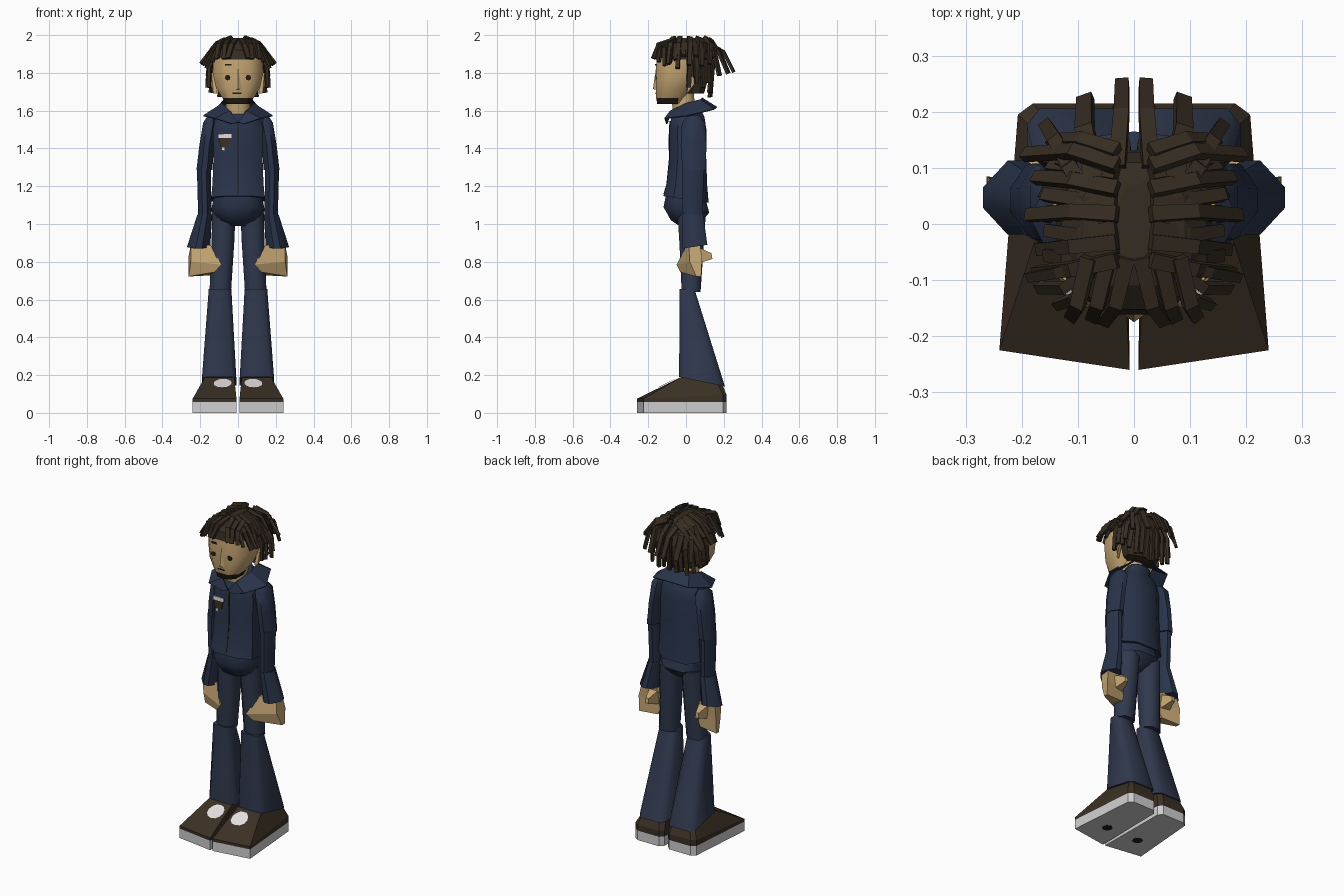
import bpy, bmesh, math, random
from mathutils import Vector

if "Cube" in bpy.data.objects:
    bpy.data.objects.remove(bpy.data.objects["Cube"])

random.seed(4)


def mat(name, r, g, b):
    m = bpy.data.materials.new(name)
    m.diffuse_color = (r, g, b, 1)
    m.use_nodes = True
    m.node_tree.nodes["Principled BSDF"].inputs["Base Color"].default_value = m.diffuse_color
    return m


SKIN = mat("skin tan", .56, .38, .17)
HAIR = mat("hair brown", .036, .025, .015)
BEARD = mat("dark brown", .016, .011, .007)
JACKET = mat("jacket navy", .022, .034, .068)
JEANS = mat("jeans blue", .029, .040, .075)
SHOE = mat("shoe brown", .044, .030, .018)
SOLE = mat("sole grey", .62, .62, .62)
WHITE = mat("white", .78, .74, .75)


def ring(cx, cy, z, rx, ry, k=.45, tilt=0):
    """Eight-sided horizontal section; larger k is boxier, tilt is dz/dy."""
    base = [(1, -k), (1, k), (k, 1), (-k, 1), (-1, k), (-1, -k), (-k, -1), (k, -1)]
    return [(cx + rx * a, cy + ry * b, z + tilt * ry * b) for a, b in base]


def build(name, lofts, material, mirror=False, smooth=True, rule=None):
    """Skin each loft (a list of equal rings) with capped ends."""
    bm = bmesh.new()
    for rings in lofts:
        rows = [[bm.verts.new(p) for p in r] for r in rings]
        n = len(rows[0])
        for a, b in zip(rows, rows[1:]):
            for i in range(n):
                j = (i + 1) % n
                bm.faces.new((a[i], a[j], b[j], b[i]))
        bm.faces.new(rows[0][::-1])
        bm.faces.new(rows[-1])
    bmesh.ops.recalc_face_normals(bm, faces=bm.faces)
    return finish(name, bm, material, mirror, smooth, rule)


def finish(name, bm, material, mirror=False, smooth=True, rule=None):
    me = bpy.data.meshes.new(name)
    for m in material if isinstance(material, list) else [material]:
        me.materials.append(m)
    if rule:
        for f in bm.faces:
            f.material_index = rule(f.calc_center_median())
    bm.to_mesh(me)
    bm.free()
    ob = bpy.data.objects.new(name, me)
    bpy.context.collection.objects.link(ob)
    if smooth:
        bpy.ops.object.select_all(action='DESELECT')
        ob.select_set(True)
        bpy.context.view_layer.objects.active = ob
        bpy.ops.object.shade_smooth_by_angle(angle=math.radians(50))
    if mirror:
        ob.modifiers.new("mirror", 'MIRROR')
    return ob


def plate(x0, x1, z0, z1, y, t=.006, taper=0):
    """Thin upright plate facing the front, narrowed at the bottom by taper."""
    face = [(x0 + taper, z0), (x1 - taper, z0), (x1, z1), (x0, z1)]
    return [[(x, yy, z) for x, z in face] for yy in (y, y + t)]


def circle(n):
    return [(math.cos(i * math.tau / n), math.sin(i * math.tau / n)) for i in range(n)]


# shoes: sole, wedge upper, a toe patch and a mark underneath
outline = [(.008, -.26), (.24, -.225), (.207, .195), (.18, .215), (.035, .215), (.012, .19)]
build("shoe_soles", [[[(x, y, z) for x, y in outline] for z in (0, .058)]],
      SOLE, True, False)
lower = [(x, y, .058) for x, y in outline]
middle = [(x, y, .075 if y < 0 else .095) for x, y in outline]
top = [(.02, -.025, .19), (.175, -.025, .19), (.18, .17, .15), (.165, .195, .145),
       (.045, .195, .145), (.02, .17, .15)]
build("shoe_uppers", [[lower, middle, top]], SHOE, True, False)
a, b, c, d = (Vector(p) for p in (middle[0], middle[1], top[0], top[1]))
bm = bmesh.new()
patch = []
for s, t in circle(12):
    u, v = .36 + .28 * s, .68 + .21 * t
    p = a.lerp(b, u).lerp(c.lerp(d, u), v) + Vector((0, -.003, .006))
    patch.append(bm.verts.new(p))
bm.faces.new(patch)
finish("shoe_patches", bm, WHITE, True, False)
build("sole_marks", [[[(.11 + .03 * s, -.1 + .03 * t, z) for s, t in circle(8)]
                      for z in (-.001, .002)]], BEARD, True, False)

# legs: slim thighs and flared, slanted lower legs
build("upper_legs", [[ring(.075, .03, 1.06, .062, .075), ring(.08, .03, .9, .06, .065),
                      ring(.094, .027, .64, .057, .05)]], JEANS, True)
build("lower_legs", [[ring(.095, .005, .655, .06, .04, .6),
                      ring(.1, .085, .165, .091, .121, .75, -.21)]], JEANS, True)

# hips and jacket body
build("hips", [[ring(0, -.005, 1.16, .125, .1), ring(0, .002, 1.075, .14, .121, .45, -.12),
                ring(0, .005, 1.02, .1, .085), ring(0, .01, .99, .05, .045)]], JACKET)
build("jacket_body", [[ring(0, 0, 1.13, .142, .12, .55, -.15),
                       ring(0, .005, 1.21, .135, .107, .55, -.05),
                       ring(0, .01, 1.35, .13, .097, .55),
                       ring(0, .01, 1.5, .132, .098, .55),
                       ring(0, .01, 1.565, .12, .088, .55),
                       ring(0, .012, 1.6, .08, .07, .5),
                       ring(0, .04, 1.645, .065, .045, .5)]], JACKET)

# collar sheets
neck_line = [(0, -.1, 1.54), (.045, -.085, 1.6), (.085, 0, 1.64), (.075, .075, 1.66),
             (0, .085, 1.67)]
edge_line = [(.03, -.105, 1.53), (.12, -.115, 1.56), (.185, .01, 1.575), (.12, .15, 1.61),
             (0, .165, 1.62)]
bm = bmesh.new()
n_row = [bm.verts.new(p) for p in neck_line]
e_row = [bm.verts.new(p) for p in edge_line]
for i in range(4):
    bm.faces.new((n_row[i], e_row[i], e_row[i + 1], n_row[i + 1]))
collar = finish("collar", bm, JACKET, True, False)
collar.modifiers.new("thickness", 'SOLIDIFY').thickness = .006

# zip and chest patch
zip_path = [(1.16, -.119), (1.21, -.104), (1.35, -.09), (1.5, -.091), (1.545, -.087)]
build("zip", [[[(-.003, y, z), (.003, y, z), (.003, y + .006, z), (-.003, y + .006, z)]
               for z, y in zip_path]], BEARD, smooth=False)
build("chest_patch", [plate(-.103, -.038, 1.405, 1.455, -.092, .008, .012)], SHOE, smooth=False)
build("chest_patch_trim", [plate(-.107, -.035, 1.455, 1.477, -.092, .008),
                           plate(-.088, -.072, 1.388, 1.405, -.092, .008)], WHITE, smooth=False)

# sleeves
build("upper_sleeves", [[ring(.142, .04, 1.575, .018, .03), ring(.148, .04, 1.535, .037, .062),
                         ring(.165, .04, 1.42, .039, .068, .35),
                         ring(.178, .043, 1.285, .042, .062, .35)]], JACKET, True)
build("lower_sleeves", [[ring(.18, .037, 1.3, .038, .058, .35), ring(.178, .035, 1.17, .036, .056, .35),
                         ring(.175, .036, 1.03, .036, .052, .35)]], JACKET, True)
build("cuffs", [[ring(.176, .036, 1.05, .039, .055, .35),
                 ring(.208, .047, .88, .061, .066, .28, .15)]], JACKET, True)

# hands with a thumb pointing back
palm = [[(.145, .005, .89), (.25, .015, .89), (.25, .075, .89), (.145, .08, .89)],
        [(.087, -.05, .785), (.25, .02, .80), (.263, .085, .82), (.11, .06, .80)],
        [(.125, -.03, .745), (.262, .055, .722), (.263, .08, .722), (.145, .07, .728)]]
thumb = [[(.14, .06, .79), (.2, .06, .79), (.2, .07, .875), (.14, .07, .875)],
         [(.16, .14, .815), (.18, .14, .815), (.18, .135, .845), (.16, .135, .845)]]
build("hands", [palm, thumb], SKIN, True, False)

# head with a beard on the lowest band, neck, ears, nose
build("neck", [[ring(0, -.005, 1.55, .065, .06), ring(0, -.02, 1.7, .06, .06)]], SKIN)
build("head", [[ring(0, -.08, 1.635, .066, .072, .5), ring(0, -.078, 1.668, .083, .08, .5),
                ring(0, -.06, 1.72, .116, .1, .5), ring(0, -.035, 1.8, .134, .125, .5),
                ring(0, -.03, 1.88, .132, .125, .5)]], [SKIN, BEARD],
      rule=lambda p: 1 if 1.636 < p.z < 1.67 and p.y < -.03 else 0)
build("ears", [[[(.11, .0, 1.69), (.13, .05, 1.75), (.125, .02, 1.8)],
                [(.13, .005, 1.69), (.15, .055, 1.755), (.14, .02, 1.8)]]], SKIN, True, False)
build("nose", [[[(-.028, -.155, 1.71), (.028, -.155, 1.71), (0, -.175, 1.715)],
                [(-.006, -.157, 1.82), (.006, -.157, 1.82), (0, -.16, 1.82)]]], SKIN, smooth=False)

# eyes, mouth and brow mark as thin plates
build("eyes", [[[(.055 + .015 * s, y, 1.775 + .015 * t) for s, t in circle(8)]
                for y in (-.162, -.155)]], BEARD, True, False)
build("mouth", [plate(-.028, .018, 1.688, 1.695, -.161, .008)], BEARD, smooth=False)
build("brow_mark", [plate(-.068, -.035, 1.838, 1.848, -.163, .008)], BEARD, smooth=False)

# hair mass: cap and back
build("hair_cap", [[ring(0, -.015, 1.87, .138, .146), ring(0, -.012, 1.92, .13, .14),
                    ring(0, 0, 1.96, .09, .11), ring(0, 0, 1.975, .03, .07)]], HAIR, smooth=False)
build("hair_back", [[ring(0, .05, 1.69, .1, .045), ring(0, .06, 1.78, .132, .06),
                     ring(0, .06, 1.92, .13, .066)]], HAIR, smooth=False)


# locks: square strands bent through three points, tips slightly scattered
def lock(*points, w=.014, h=.010):
    pts = [Vector(p) for p in points]
    pts[2] += Vector((random.uniform(-.004, .012), random.uniform(-.008, .008),
                      random.uniform(-.015, .015)))
    rings = []
    for i, p in enumerate(pts):
        t = (pts[min(i + 1, 2)] - pts[max(i - 1, 0)]).normalized()
        side = t.cross(p - Vector((0, -.02, 1.8))).normalized()
        up = side.cross(t)
        s = 1 - .1 * i
        rings.append([p + side * w * s * u + up * h * s * v
                      for u, v in ((-1, -1), (1, -1), (1, 1), (-1, 1))])
    return rings


locks = []
for i, (y, reach) in enumerate([(.13, .195), (.078, .165), (.022, .19), (-.04, .16), (-.08, .165)]):
    locks.append(lock((.03, y * .8, 1.985), (.11, y, 1.955), (reach, y, 1.85 - .02 * (i % 2))))
    locks.append(lock((.03, y * .8 + .025, 1.975), (.095, y + .02, 1.945), (.15, y + .025, 1.88)))
for i, y in enumerate((.015, .05, .085, .11)):          # hanging beside the ears
    locks.append(lock((.115, y, 1.92), (.15, y + .005, 1.83), (.15, y + .005, 1.71 + .04 * (i % 2))))
for i, x in enumerate((.017, .05, .083, .115)):         # hanging down the back
    locks.append(lock((x, .1, 1.94), (x * 1.1, .14, 1.84), (x * 1.2, .125, 1.68 + .02 * (i % 2))))
for x in (.012, .045, .08):                             # fringe
    locks.append(lock((x, -.06, 1.975), (x + .02, -.145, 1.95), (x + .03, -.17, 1.88)))
for x, y in ((.165, -.12), (.14, -.14), (.18, -.09)):   # front corners
    locks.append(lock((.07, -.07, 1.96), (x * .75, y * .95, 1.93), (x, y, 1.85), w=.011))
locks.append(lock((.07, .08, 1.965), (.088, .17, 1.925), (.088, .225, 1.81), w=.018))
locks.append(lock((.03, .1, 1.965), (.022, .2, 1.91), (.014, .247, 1.79), w=.015))
locks.append(lock((.1, .08, 1.95), (.14, .15, 1.91), (.15, .17, 1.8)))
build("hair_locks", locks, HAIR, True, False)
